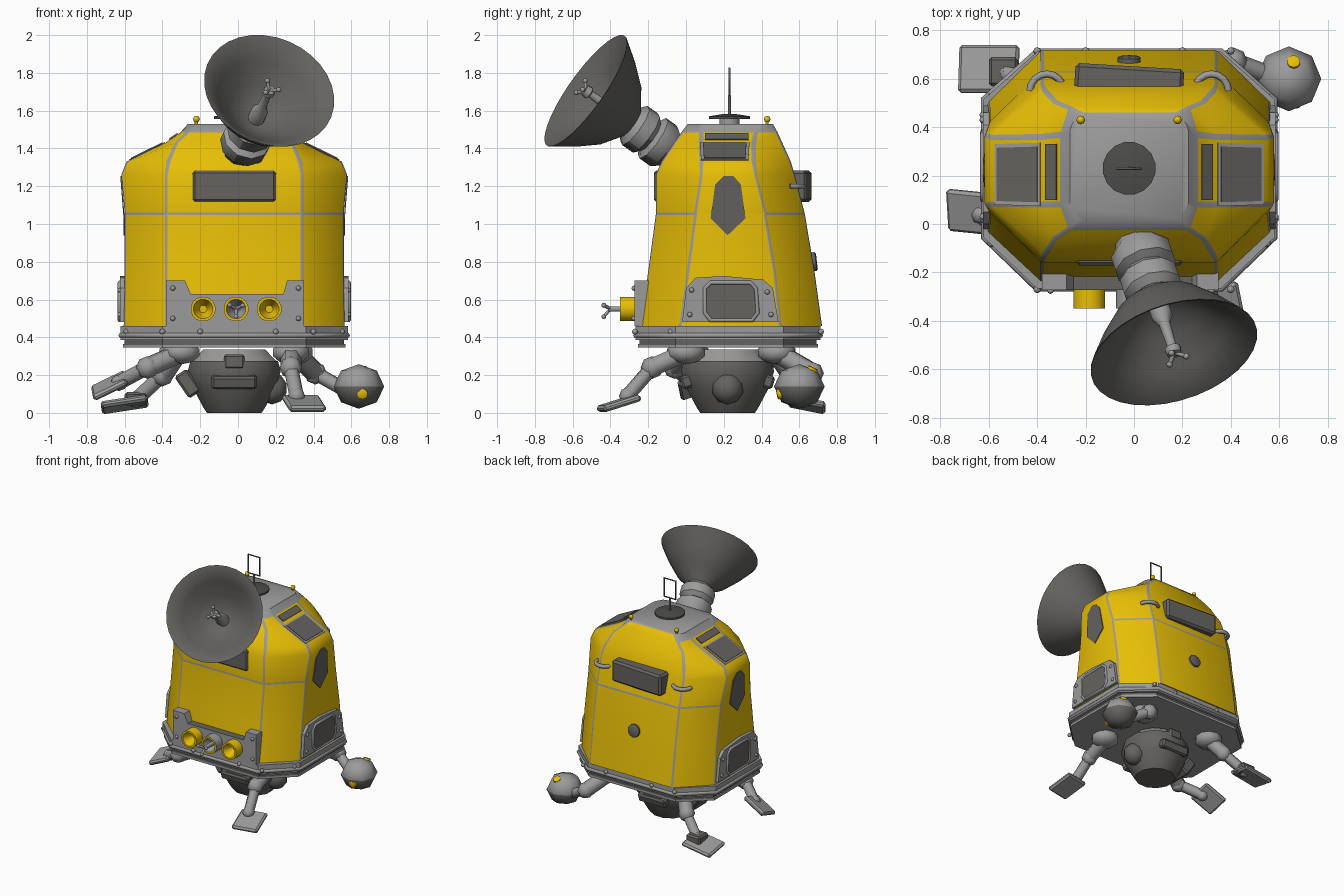
import bpy, bmesh, math
from mathutils import Vector, Matrix

cube = bpy.data.objects.get("Cube")
if cube:
    bpy.data.objects.remove(cube, do_unlink=True)


def material(name, rgb):
    m = bpy.data.materials.new(name)
    m.use_nodes = True
    m.diffuse_color = (*rgb, 1)
    m.node_tree.nodes["Principled BSDF"].inputs["Base Color"].default_value = (*rgb, 1)
    return m


YELLOW = material("yellow paint", (0.82, 0.53, 0.002))
GREY = material("light grey metal", (0.33, 0.33, 0.33))
DARK = material("dark grey", (0.128, 0.125, 0.117))
CHARCOAL = material("charcoal", (0.075, 0.074, 0.07))
MID = -.02  # cabin centre line


def finish(name, bm, mat, angle=40):
    bmesh.ops.recalc_face_normals(bm, faces=bm.faces)
    me = bpy.data.meshes.new(name)
    bm.to_mesh(me)
    bm.free()
    me.materials.append(mat)
    ob = bpy.data.objects.new(name, me)
    bpy.context.collection.objects.link(ob)
    bpy.ops.object.select_all(action='DESELECT')
    ob.select_set(True)
    bpy.context.view_layer.objects.active = ob
    bpy.ops.object.shade_smooth_by_angle(angle=math.radians(angle))
    return ob


def paint(ob, mat, rule):
    """Give a second colour to the faces that pass a rule."""
    ob.data.materials.append(mat)
    for f in ob.data.polygons:
        f.material_index = int(rule(f))


def loft(name, rings, mat, angle=40):
    """Skin a stack of equal-length point loops and cap both ends."""
    bm = bmesh.new()
    loops = [[bm.verts.new(p) for p in ring] for ring in rings]
    n = len(loops[0])
    for a, b in zip(loops, loops[1:]):
        for i in range(n):
            j = (i + 1) % n
            bm.faces.new((a[i], a[j], b[j], b[i]))
    bm.faces.new(loops[0])
    bm.faces.new(loops[-1])
    return finish(name, bm, mat, angle)


def lathe(name, profile, loc, axis, mat, segs=16, angle=40):
    """Turn (radius, distance) pairs about an axis."""
    q = Vector(axis).to_track_quat('Z', 'Y')
    turn = [math.tau * (i + 0.5) / segs for i in range(segs)]
    rings = [[Vector(loc) + q @ Vector((r * math.cos(t), r * math.sin(t), h)) for t in turn] for r, h in profile]
    return loft(name, rings, mat, angle)


def prism(name, pts, push, mat, grow=1.0):
    """Extrude a flat outline along a vector."""
    pts, push = [Vector(p) for p in pts], Vector(push)
    mid = sum(pts, Vector()) / len(pts)
    pts = [mid + (p - mid) * grow for p in pts]
    return loft(name, [pts, [p + push for p in pts]], mat, 30)


def box(name, loc, size, mat, rot=(0, 0, 0), bevel=0.012):
    bm = bmesh.new()
    bmesh.ops.create_cube(bm, size=1)
    bmesh.ops.scale(bm, vec=size, verts=bm.verts)
    bmesh.ops.bevel(bm, geom=bm.edges[:], offset=bevel, segments=1, affect='EDGES')
    ob = finish(name, bm, mat, 30)
    ob.location, ob.rotation_euler = loc, rot


def ball(name, loc, r, mat, segs=8, squash=(1, 1, 1)):
    bm = bmesh.new()
    bmesh.ops.create_uvsphere(bm, u_segments=segs, v_segments=max(segs // 2, 4), radius=r)
    bmesh.ops.scale(bm, vec=squash, verts=bm.verts)
    ob = finish(name, bm, mat, 50)
    ob.location = loc
    return ob


def tube(name, pts, r, mat, cyclic=False):
    cu = bpy.data.curves.new(name, 'CURVE')
    cu.dimensions, cu.bevel_depth, cu.bevel_resolution = '3D', r, 1
    cu.use_fill_caps = True
    sp = cu.splines.new('POLY')
    sp.points.add(len(pts) - 1)
    for sp_pt, p in zip(sp.points, pts):
        sp_pt.co = (*p, 1)
    sp.use_cyclic_u = cyclic
    cu.materials.append(mat)
    ob = bpy.data.objects.new(name, cu)
    bpy.context.collection.objects.link(ob)
    bpy.ops.object.select_all(action='DESELECT')
    ob.select_set(True)
    bpy.context.view_layer.objects.active = ob
    bpy.ops.object.convert(target='MESH')


def octagon(z, side, front, back, cx, s1, s2):
    half = ((-cx, front), (cx, front), (side, s1), (side, s2), (cx, back), (-cx, back), (-side, s2), (-side, s1))
    return [Vector((MID + x, y, z)) for x, y in half]


def split_corners(ring):
    """Double every corner so a narrow seam face runs up it, wider on the roof."""
    out = []
    for i, p in enumerate(ring):
        for q in (ring[i - 1], ring[(i + 1) % len(ring)]):
            out.append(p + (q - p).normalized() * (.013 if p.z > 1.3 else .008))
    return out


# Cabin shell: yellow panels, grey seams and grey cap
shell = [split_corners(octagon(*r)) for r in (
    (.46, .585, -.24, .72, .36, -.03, .50), (.75, .58, -.20, .68, .36, .01, .47),
    (1.048, .58, -.16, .63, .36, .05, .42), (1.062, .58, -.16, .627, .36, .05, .42),
    (1.26, .598, -.16, .575, .36, .08, .37), (1.33, .57, -.13, .555, .35, .08, .36),
    (1.43, .365, -.065, .51, .31, .08, .36), (1.485, .285, -.025, .485, .25, .08, .37),
    (1.53, .245, .01, .46, .20, .08, .40))]


def is_grey(f):
    layer, i = divmod(f.index, 16)
    panel = i // 2
    seam = i % 2 == 0 or (layer == 2 and panel not in (2, 6))
    return seam or layer >= 7 and panel != 4 or f.normal.z > .95


paint(loft("cabin", shell, YELLOW, 45), GREY, is_grey)


# Base deck
def deck(name, z0, z1, grow, mat):
    spec = (.59 + grow, -.255 - grow, .70 + grow, .38, -.055, .515)
    loft(name, [octagon(z0, *spec), octagon(z1, *spec)], mat)


deck("deck_upper_band", .385, .46, .012, GREY)
deck("deck_gap", .365, .385, -.01, DARK)
deck("deck_lower_band", .345, .365, .0, GREY)
tube("deck_rail", octagon(.41, .60, -.267, .712, .38, -.055, .515), .014, GREY, True)
for x in (-.59, -.4, -.2, .2, .4, .55):
    y = -.27 if abs(x) < .5 else -.08
    ball("deck_bolt", (x, y, .43), .016, GREY)
    ball("deck_bolt", (x, .445 - y, .43), .016, GREY)

# Front thruster panel with a dark top ledge
outline = ((-.38, .46), (.35, .46), (.35, .70), (.26, .70), (.24, .63), (-.25, .63), (-.28, .70), (-.38, .70))
panel = prism("front_panel", [(x, -.272, z) for x, z in outline], (0, .08, 0), GREY)
paint(panel, DARK, lambda f: f.normal.z > .9 and f.center.z < .65)
for x in (-.345, .32):
    for z in (.5, .66):
        ball("panel_bolt", (x, -.275, z), .014, GREY)
cup = ((.045, -.01), (.066, -.01), (.066, .09), (.052, .09), (.02, .014))
for x in (-.185, -.01, .165):
    port = lathe("port_cup", cup, (x, -.26, .55), (0, -1, 0), YELLOW)
    if x == -.01:  # centre port is grey with a yellow rim
        paint(port, GREY, lambda f: f.center.y > -.349)
tube("nozzle_stem", [(-.01, -.26, .55), (-.01, -.41, .55)], .016, GREY)
for t in range(3):
    a = math.tau * t / 3 + 0.5
    tip = (-.01 + .04 * math.cos(a), -.435, .55 + .04 * math.sin(a))
    tube("nozzle_prong", [(-.01, -.40, .55), tip], .009, GREY)
    ball("nozzle_tip", tip, .013, GREY)

# Front window, back locker, back port
box("front_window", (MID, -.128, 1.2), (.44, .085, .165), DARK)
box("back_locker", (MID, .595, 1.2), (.45, .115, .165), DARK, (0, 0, -.06), .015)
lathe("back_port", ((.05, -.02), (.05, .012), (.04, .018)), (MID, .675, .8), (0, 1, .12), DARK, 10)
for x in (-.36, .32):
    arc = [(x - .07 * math.cos(math.pi * t / 8), .55 + .07 * math.sin(math.pi * t / 8), 1.2) for t in range(9)]
    tube("back_handle", arc, .015, GREY)

# Side hatches and windows, mirrored
hatch = ((-.02, .48), (.0, .66), (.05, .715), (.2, .725), (.41, .705), (.46, .66), (.49, .48))
hatch_pane = ((.13, .49), (.10, .53), (.10, .66), (.13, .69), (.34, .69), (.37, .66), (.38, .53), (.35, .49))
side_pane = ((.22, .94), (.13, 1.03), (.155, 1.21), (.20, 1.255), (.25, 1.255), (.29, 1.21), (.315, 1.03))
for s in (-1, 1):
    prism("side_hatch", [(MID + s * .55, y, z) for y, z in hatch], (s * .055, 0, 0), GREY)
    prism("hatch_pane", [(MID + s * .604, y, z) for y, z in hatch_pane], (s * .006, 0, 0), DARK)
    tube("hatch_frame", [(MID + s * .605, y, z) for y, z in hatch_pane], .012, GREY, True)
    for y, z in ((.03, .65), (.43, .64), (.45, .52), (.02, .52)):
        ball("hatch_bolt", (MID + s * .605, y, z), .014, GREY)
    pane = [(MID + s * (.58 + max(0, z - 1.06) * .09), y, z) for y, z in side_pane]
    prism("side_window", pane, (s * .006, 0, 0), DARK)
    # sloping shoulder window in its frame, and the strip above it
    top = [(MID + s * (.57 - (z - 1.33) * 2.05), y, z)
           for y, z in ((.095, 1.343), (.315, 1.343), (.32, 1.424), (.09, 1.424))]
    prism("shoulder_frame", top, (s * .002, 0, .004), GREY, 1.14)
    prism("shoulder_window", top, (s * .004, 0, .008), DARK)
    strip = [(MID + s * x, y, z) for x, y, z in ((.343, .10, 1.445), (.343, .33, 1.445), (.298, .33, 1.476), (.298, .10, 1.476))]
    prism("shoulder_strip", strip, (s * .004, 0, .006), DARK)

# Roof fittings
lathe("roof_mount", ((.055, 0), (.055, .035)), (MID, .23, 1.525), (0, 0, 1), GREY)
lathe("roof_disc", ((.11, .03), (.11, .045), (.03, .058)), (MID, .23, 1.525), (0, 0, 1), CHARCOAL, 16, 10)
tube("aerial_rod", [(MID, .23, 1.57), (MID, .23, 1.68)], .008, DARK)
tube("aerial_loop", [(-.07, .23, 1.68), (.03, .23, 1.68), (.03, .23, 1.825), (-.07, .23, 1.825)], .006, DARK, True)
for x in (-.22, .18):
    tube("lamp_stem", [(x, .43, 1.5), (x, .43, 1.55)], .009, YELLOW)
    ball("lamp", (x, .43, 1.555), .018, YELLOW)

# Dish on its swivel neck; distances run backwards from the rim
centre, aim = Vector((.165, -.53, 1.705)), Vector((.26, -.79, .56)).normalized()
lathe("dish", ((.01, .265), (.08, .26), (.17, .19), (.26, .1), (.35, 0), (.357, 0), (.28, .115), (.195, .22), (.09, .30), (.08, .32)),
      centre, -aim, DARK, 32, 50)
neck = lathe("dish_neck", ((.085, .29), (.125, .33), (.125, .40), (.095, .43), (.13, .45), (.13, .52), (.10, .56), (.08, .64)),
             centre, -aim, GREY, 10)
paint(neck, DARK, lambda f: f.normal.z < -.5)
lathe("feed_horn", ((.045, .27), (.045, .19), (.025, .15), (.02, .03), (.035, .02), (.03, -.01)), centre, -aim, GREY, 10)
side = aim.orthogonal().normalized()
for t in range(3):
    tip = centre + aim * .03 + Matrix.Rotation(math.tau * t / 3, 3, aim) @ side * .045
    tube("feed_prong", [centre, tip], .009, GREY)
    ball("feed_tip", tip, .014, GREY)

# Belly pod
lathe("belly_pod", ((.15, 0), (.17, .03), (.225, .13), (.255, .22), (.24, .275)), (MID, .22, 0), (0, 0, 1), DARK, 12)
lathe("pod_collar", ((.235, .27), (.17, .335)), (MID, .22, 0), (0, 0, 1), GREY, 12)
for turn in (0, math.pi):
    d = Vector((math.sin(turn), -math.cos(turn), 0))
    box("pod_vent", Vector((MID, .22, .165)) + d * .215, (.24, .06, .07), DARK, (.3, 0, turn))
    box("pod_block", Vector((MID, .22, .27)) + d * .215, (.11, .06, .08), DARK, (0, 0, turn))
box("pod_flap", (-.265, .22, .155), (.08, .2, .14), DARK, (0, -.6, 0))
ball("pod_knob", (.18, .22, .13), .085, DARK, 10)

# Legs: hip, knee, ankle paths
legs = (((.28, .0, .32), (.28, -.18, .24), (.31, -.31, .09)),
        ((-.3, .02, .32), (-.48, -.06, .24), (-.63, .04, .16)),
        ((-.32, .48, .32), (-.40, .56, .20), (-.54, .63, .07)),
        ((.3, .48, .32), (.41, .67, .21), (.57, .61, .12)))
for hip, knee, ankle in legs:
    ball("hip", hip, .105, GREY, 10, (1, 1, .6))
    tube("thigh", [hip, knee], .055, GREY)
    ball("knee", knee, .06, GREY)
    tube("shin", [knee, ankle], .04, GREY)
    ball("ankle", ankle, .045, GREY)

# Feet; the round one is dark underneath
box("front_foot", (.35, -.355, .05), (.2, .21, .035), GREY, (.3, 0, .2))
box("right_foot", (-.68, .05, .145), (.2, .18, .035), GREY, (.35, -.45, -.1))
box("rear_foot", (-.60, .64, .045), (.25, .2, .035), GREY, (-.2, -.15, 0))
box("rear_heel", (-.54, .63, .075), (.12, .12, .07), DARK)
paint(ball("round_foot", (.64, .60, .14), .134, GREY, 8, (1, 1, .88)), DARK, lambda f: f.normal.z < 0)
for y, z, axis in ((.49, .10, (0, -1, -.2)), (.67, .232, (0, .5, 1))):
    lathe("foot_lamp", ((.028, -.03), (.028, .006), (.02, .01)), (.66, y, z), axis, YELLOW, 10)
